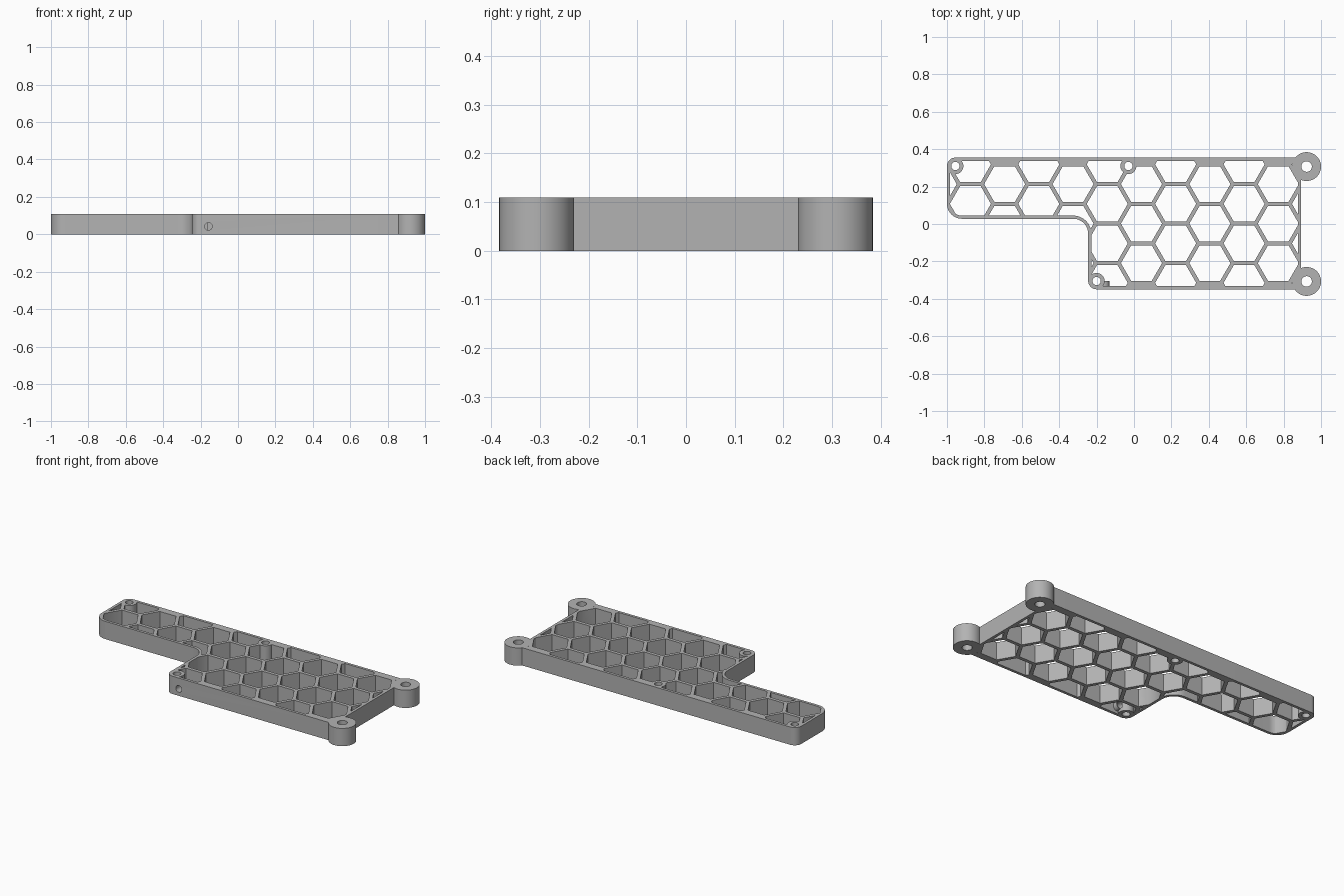
import bpy, bmesh, math
from mathutils import Matrix, Vector

if "Cube" in bpy.data.objects:
    bpy.data.objects.remove(bpy.data.objects["Cube"])

HEIGHT = 0.109
RIM = 0.017
CORNERS = [(-1, .355, .045), (-1, .028, .08), (-.245, .028, .08),
           (-.245, -.349, .045), (.893, -.349, 0), (.893, .355, 0)]
BIG = [(.923, .307), (.923, -.307)]
SMALL = [(-.955, .31), (-.03, .31), (-.2, -.305)]

grey = bpy.data.materials.new("plain_grey")
grey.use_nodes = True
colour = (.45, .45, .45, 1)
grey.diffuse_color = colour
grey.node_tree.nodes["Principled BSDF"].inputs["Base Color"].default_value = colour


def prisms(name, loops, z0=0, z1=HEIGHT):
    """One object made of upright prisms, one per closed outline."""
    bm = bmesh.new()
    for loop in loops:
        base = bm.faces.new([bm.verts.new((p[0], p[1], z0)) for p in loop])
        top = bmesh.ops.extrude_face_region(bm, geom=[base])["geom"]
        bmesh.ops.translate(bm, vec=(0, 0, z1 - z0),
                            verts=[g for g in top if isinstance(g, bmesh.types.BMVert)])
    bmesh.ops.recalc_face_normals(bm, faces=bm.faces)
    mesh = bpy.data.meshes.new(name)
    bm.to_mesh(mesh)
    bm.free()
    mesh.materials.append(grey)
    obj = bpy.data.objects.new(name, mesh)
    bpy.context.collection.objects.link(obj)
    return obj


def circle(c, r, n=48):
    return [(c[0] + r * math.cos(math.tau * i / n),
             c[1] + r * math.sin(math.tau * i / n)) for i in range(n)]


def outline(inset):
    """Rounded square-cornered outline, moved inward by inset."""
    pts, n = [], len(CORNERS)
    for i, (x, y, r) in enumerate(CORNERS):
        here = Vector((x, y))
        back = (Vector(CORNERS[i - 1][:2]) - here).normalized()
        ahead = (Vector(CORNERS[(i + 1) % n][:2]) - here).normalized()
        side = 1 if ahead.cross(back) > 0 else -1
        here += (back + ahead) * inset * side
        r = r - inset * side if r else 0
        if r <= 0:
            pts.append(here)
            continue
        centre = here + (back + ahead) * r
        for k in range(13):
            t = math.pi / 2 * k / 12
            pts.append(centre - r * (ahead * math.cos(t) + back * math.sin(t)))
    return pts


def boolean(obj, cutter, operation):
    """Combine two objects and discard the helper."""
    mod = obj.modifiers.new("combine", "BOOLEAN")
    mod.operation, mod.object, mod.solver = operation, cutter, "EXACT"
    graph = bpy.context.evaluated_depsgraph_get()
    mesh = bpy.data.meshes.new_from_object(obj.evaluated_get(graph))
    obj.modifiers.clear()
    obj.data = mesh
    bpy.data.objects.remove(cutter)


def rod(name, radius, y0, y1):
    """Round rod along y at the front port."""
    obj = prisms(name, [circle((0, 0), radius, 40)], 0, y1 - y0)
    obj.data.transform(Matrix.Translation((-.158, y1, .042)) @ Matrix.Rotation(math.pi / 2, 4, "X"))
    return obj


# Regular honeycomb cells in staggered columns
PITCH, WALL = .2112, .021
STEP = PITCH * math.sqrt(3) / 2
radius = (PITCH - WALL) / math.sqrt(3)
cells = []
for col in range(-5, 7):
    cx = -.143 + col * STEP
    for row in range(-2, 3):
        cy = .002 + row * PITCH + (PITCH / 2 if col % 2 == 0 else 0)
        if abs(cy) < .4:
            cells.append(circle((cx, cy), radius, 6))
pockets = prisms("pockets", cells, -.05, HEIGHT + .05)

# Pockets stay inside the rim and clear of the screw bosses
boolean(pockets, prisms("inside", [outline(RIM)], -.04, HEIGHT + .04), "INTERSECT")
bosses = [circle(c, .077, 64) for c in BIG] + [circle(c, .043) for c in SMALL]
boolean(pockets, prisms("keep_out", bosses, -.1, HEIGHT + .1), "DIFFERENCE")

# Frame body with lugs, pockets, port sleeve and screw holes
frame = prisms("honeycomb_frame", [outline(0)])
boolean(frame, prisms("lugs", [circle(c, .077, 64) for c in BIG]), "UNION")
boolean(frame, pockets, "DIFFERENCE")
boolean(frame, rod("port_sleeve", .026, -.34, -.304), "UNION")
holes = [circle(c, .028) for c in BIG] + [circle(c, .022) for c in SMALL]
boolean(frame, prisms("screw_holes", holes, -.1, HEIGHT + .1), "DIFFERENCE")
boolean(frame, rod("port_bore", .02, -.4, -.29), "DIFFERENCE")

bpy.context.view_layer.objects.active = frame
frame.select_set(True)
bpy.ops.object.shade_smooth_by_angle(angle=math.radians(30))
